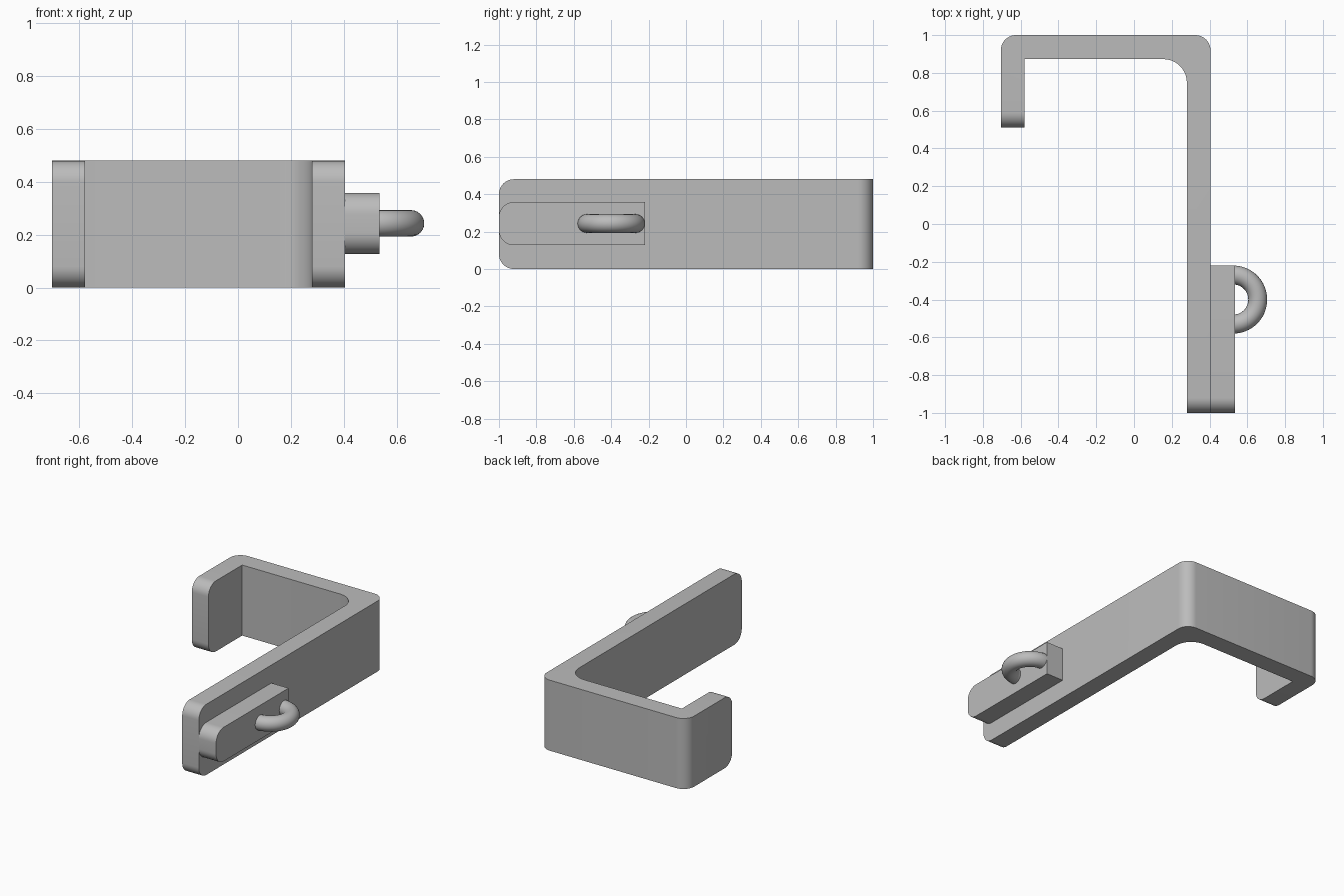
import bpy, bmesh
from math import pi, cos, sin
from mathutils import Vector

cube = bpy.data.objects.get("Cube")
if cube:
    bpy.data.objects.remove(cube)

GREY = (0.5, 0.5, 0.5, 1)
mat = bpy.data.materials.new("plain_grey")
mat.use_nodes = True
mat.diffuse_color = GREY
mat.node_tree.nodes["Principled BSDF"].inputs["Base Color"].default_value = GREY


def finish(name, bm):
    bmesh.ops.recalc_face_normals(bm, faces=bm.faces)
    mesh = bpy.data.meshes.new(name)
    bm.to_mesh(mesh)
    bm.free()
    mesh.materials.append(mat)
    obj = bpy.data.objects.new(name, mesh)
    bpy.context.collection.objects.link(obj)
    bpy.ops.object.select_all(action="DESELECT")
    obj.select_set(True)
    bpy.context.view_layer.objects.active = obj
    bpy.ops.object.shade_smooth_by_angle(angle=pi / 6)
    return obj


def rounded_outline(corners, steps=10):
    """Outline from (x, y, radius) corners, with right-angled corners filleted."""
    points = []
    for i, (x, y, r) in enumerate(corners):
        p = Vector((x, y))
        if r == 0:
            points.append(p)
            continue
        a = (Vector(corners[i - 1][:2]) - p).normalized() * r
        b = (Vector(corners[(i + 1) % len(corners)][:2]) - p).normalized() * r
        for k in range(steps + 1):
            t = k / steps * pi / 2
            points.append(p + a * (1 - sin(t)) + b * (1 - cos(t)))
    return points


def slab(name, corners, z0, z1, round_ends, radius):
    """Extrude an outline upward and round the cross edges of its free ends."""
    bm = bmesh.new()
    face = bm.faces.new([bm.verts.new((p.x, p.y, z0)) for p in rounded_outline(corners)])
    top = bmesh.ops.extrude_face_region(bm, geom=[face])["geom"]
    bmesh.ops.translate(bm, vec=(0, 0, z1 - z0),
                        verts=[v for v in top if isinstance(v, bmesh.types.BMVert)])
    edges = [e for e in bm.edges
             if abs(e.verts[0].co.z - e.verts[1].co.z) < 1e-4
             and any(all(abs(v.co.y - y) < 1e-4 for v in e.verts) for y in round_ends)]
    bmesh.ops.bevel(bm, geom=edges, offset=radius, segments=10, profile=0.5,
                    affect="EDGES")
    return finish(name, bm)


# Hooked bracket: long arm, back bar and short return leg
slab("hook_bracket",
     [(0.28, -1, 0), (0.405, -1, 0), (0.405, 1, 0.08), (-0.705, 1, 0.08),
      (-0.705, 0.51, 0), (-0.58, 0.51, 0), (-0.58, 0.873, 0), (0.28, 0.873, 0.125)],
     0, 0.48, (-1, 0.51), 0.08)

# Raised pad on the outside of the long arm
slab("side_pad",
     [(0.405, -1, 0), (0.535, -1, 0), (0.535, -0.22, 0), (0.405, -0.22, 0)],
     0.127, 0.358, (-1,), 0.08)

# Half-ring loop on the pad, its ends sunk into the pad
bm = bmesh.new()
SEGMENTS, SIDES, MAJOR, MINOR = 32, 24, 0.13, 0.05
rings = []
for i in range(SEGMENTS + 1):
    a = pi * (i / SEGMENTS - 0.5)
    ring = []
    for j in range(SIDES):
        b = 2 * pi * j / SIDES
        r = MAJOR + MINOR * cos(b)
        ring.append(bm.verts.new((0.525 + r * cos(a), -0.4 + r * sin(a),
                                  0.243 + MINOR * sin(b))))
    rings.append(ring)
for r0, r1 in zip(rings, rings[1:]):
    for j in range(SIDES):
        k = (j + 1) % SIDES
        bm.faces.new((r0[j], r0[k], r1[k], r1[j]))
bm.faces.new(rings[0])
bm.faces.new(rings[-1])
finish("loop_ring", bm)
